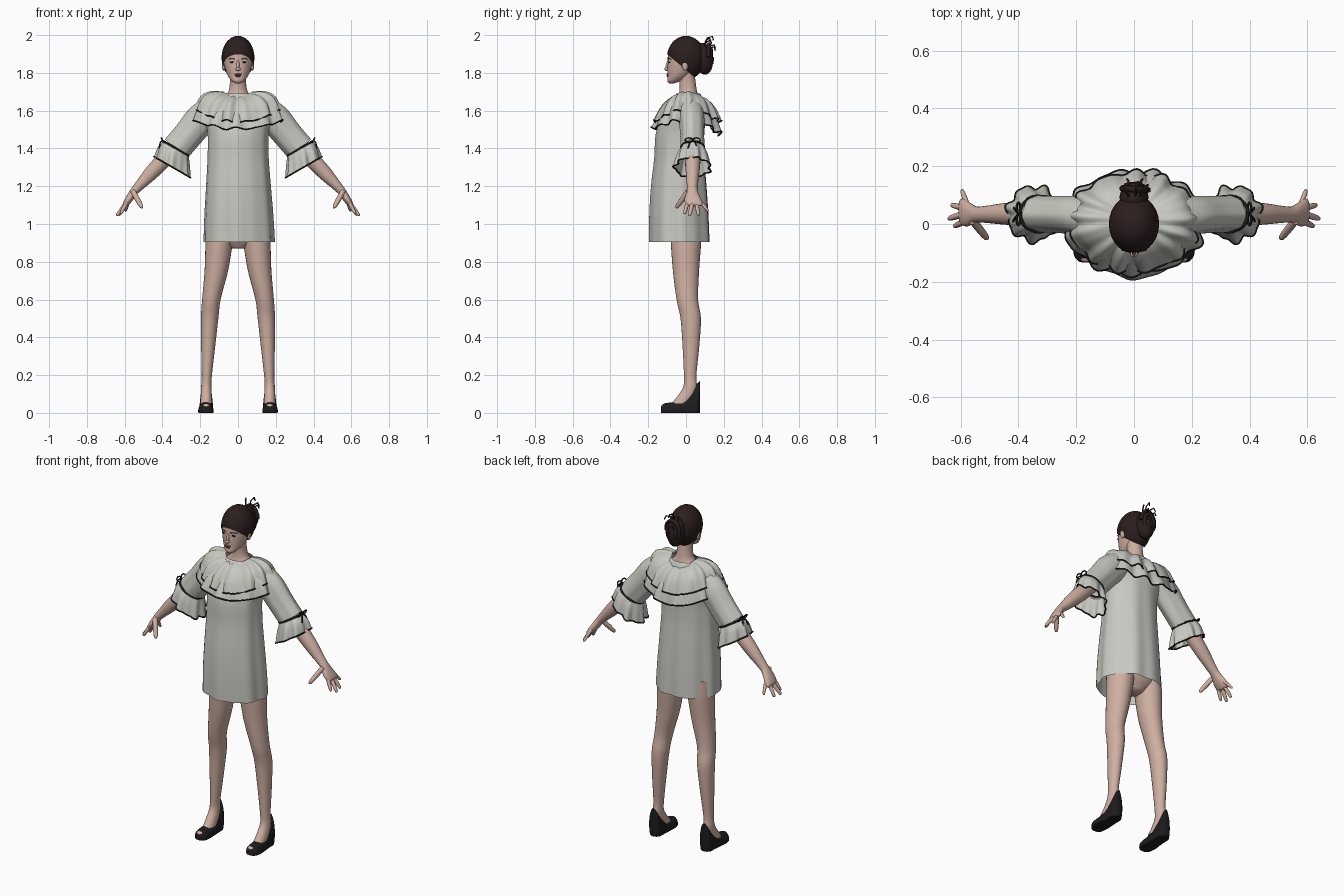
import bpy, bmesh, math
from mathutils import Vector, Matrix

if "Cube" in bpy.data.objects:
    bpy.data.objects.remove(bpy.data.objects["Cube"])

def material(name, rgb):
    m = bpy.data.materials.new(name)
    m.diffuse_color = (*rgb, 1)
    m.use_nodes = True
    m.node_tree.nodes["Principled BSDF"].inputs["Base Color"].default_value = m.diffuse_color
    return m

SKIN = material("skin", (0.62, 0.43, 0.36))
CLOTH = material("cloth", (0.58, 0.58, 0.54))
BLACK = material("black_trim", (0.012, 0.012, 0.013))
HAIR = material("dark_hair", (0.025, 0.013, 0.013))
LIPS = material("lips", (0.3, 0.07, 0.07))

def finish(name, bm, mat, mirror=False):
    """Turn a bmesh into one smooth object, or a left and right pair."""
    for side in ((1, -1) if mirror else (1,)):
        if side < 0:
            bmesh.ops.scale(bm, vec=(-1, 1, 1), verts=bm.verts)
        bmesh.ops.recalc_face_normals(bm, faces=bm.faces)
        full = name + (("_left" if side > 0 else "_right") if mirror else "")
        me = bpy.data.meshes.new(full)
        bm.to_mesh(me)
        me.materials.append(mat)
        me.shade_smooth()
        me.set_sharp_from_angle(angle=math.radians(60))
        bpy.context.collection.objects.link(bpy.data.objects.new(full, me))
    bm.free()

def grid(name, rows, mat, caps=False, mirror=False):
    """Skin a stack of closed rings."""
    bm = bmesh.new()
    vs = [[bm.verts.new(p) for p in r] for r in rows]
    n = len(rows[0])
    for a, b in zip(vs, vs[1:]):
        for i in range(n):
            bm.faces.new((a[i], a[(i + 1) % n], b[(i + 1) % n], b[i]))
    if caps:
        bm.faces.new(vs[0])
        bm.faces.new(vs[-1])
    finish(name, bm, mat, mirror)

def smooth(secs, m):
    """Catmull-Rom resampling of section tuples."""
    out = []
    for i in range(len(secs) - 1):
        q = [secs[max(0, min(len(secs) - 1, i + j))] for j in (-1, 0, 1, 2)]
        for s in range(m):
            t = s / m
            out.append([0.5 * (2 * b + (c - a) * t + (2 * a - 5 * b + 4 * c - d) * t * t
                        + (3 * b - a - 3 * c + d) * t ** 3) for a, b, c, d in zip(*q)])
    return out + [list(secs[-1])]

def wave(t, k):
    return 0.7 * math.sin(k * t) + 0.45 * math.sin((k + 4) * t + 1.3)

def loft(name, secs, mat, axis=(0, 0, 1), n=28, m=5, k=0, caps=True, mirror=False, floor=False):
    """Ellipse sections (x, y, z, radius_u, radius_v[, ripple]) along an axis."""
    a = Vector(axis).normalized()
    v = Vector((0, 0, 1)) if abs(a.y) > 0.8 else Vector((0, 1, 0))
    v = (v - a * v.dot(a)).normalized()
    u = v.cross(a)
    rows = []
    for s in smooth(secs, m):
        row = []
        for i in range(n):
            t = 2 * math.pi * i / n
            w = s[5] * wave(t, k) if k else 0
            p = Vector(s[:3]) + u * math.cos(t) * (s[3] + w) + v * math.sin(t) * (s[4] + w)
            if floor:
                p.z = max(p.z, 0)
            row.append(p)
        rows.append(row)
    grid(name, rows, mat, caps, mirror)
    return rows

def cord(name, pts, r, mat, closed=True, mirror=False):
    """Round cord along points."""
    for side in ((1, -1) if mirror else (1,)):
        cu = bpy.data.curves.new(name, 'CURVE')
        cu.dimensions = '3D'
        cu.bevel_depth = r
        cu.bevel_resolution = 1
        cu.use_fill_caps = True
        sp = cu.splines.new('POLY')
        sp.points.add(len(pts) - 1)
        for q, p in zip(sp.points, pts):
            q.co = (p[0] * side, p[1], p[2], 1)
        sp.use_cyclic_u = closed
        cu.materials.append(mat)
        full = name + (("_left" if side > 0 else "_right") if mirror else "")
        bpy.context.collection.objects.link(bpy.data.objects.new(full, cu))

def ball(name, c, r, mat, mirror=False, tilt=0, cut=None):
    """Ellipsoid, optionally tilted about x and cut by a plane."""
    bm = bmesh.new()
    M = Matrix.Translation(c) @ Matrix.Rotation(tilt, 4, 'X') @ Matrix.Diagonal((*r, 1))
    bmesh.ops.create_uvsphere(bm, u_segments=28, v_segments=18, radius=1, matrix=M)
    if cut:
        bmesh.ops.bisect_plane(bm, geom=bm.verts[:] + bm.edges[:] + bm.faces[:],
                               plane_co=cut[0], plane_no=cut[1], clear_inner=True)
    finish(name, bm, mat, mirror)

# Torso and neck
loft("torso", [(0, 0, .87, .04, .04), (0, 0, .95, .15, .085), (0, -.01, 1.1, .14, .085),
               (0, -.01, 1.3, .115, .08), (0, -.02, 1.5, .13, .09), (0, .01, 1.6, .12, .075),
               (0, .012, 1.66, .085, .058), (0, .012, 1.7, .052, .047), (0, .008, 1.75, .043, .043),
               (0, .0, 1.81, .045, .045)], SKIN)

# Head and face
loft("head", [(0, -.075, 1.745, .014, .014), (0, -.062, 1.758, .034, .037), (0, -.04, 1.785, .054, .057),
              (0, -.024, 1.82, .067, .074), (0, -.012, 1.86, .076, .085), (0, -.006, 1.91, .078, .088),
              (0, 0, 1.95, .066, .075), (0, 0, 1.98, .03, .035)], SKIN)
ball("nose_bridge", (0, -.097, 1.84), (.008, .010, .032), SKIN, tilt=-.25)
ball("nose_tip", (0, -.104, 1.82), (.013, .011, .009), SKIN)
ball("upper_lip", (0, -.0965, 1.791), (.019, .007, .005), LIPS)
ball("lower_lip", (0, -.095, 1.784), (.015, .008, .006), LIPS)
ball("eye", (.032, -.0895, 1.857), (.013, .004, .0045), BLACK, mirror=True)
cord("eyebrow", [(.016, -.096, 1.872), (.034, -.092, 1.877), (.052, -.079, 1.872)], .002, HAIR, False, True)
ball("ear", (.076, -.005, 1.84), (.009, .016, .028), SKIN, mirror=True)

# Hair cap, bun and loose strands
ball("hair_cap", (0, 0, 1.88), (.087, .101, .116), HAIR, cut=((0, -.095, 1.895), (0, .125, .15)))
ball("hair_bun", (0, .092, 1.875), (.05, .05, .085), HAIR, tilt=.15)
coil = []
for i in range(40):
    t = i * 4 * math.pi / 39
    r = .048 - .03 * i / 39
    coil.append((r * math.cos(t), .118 + .02 * i / 39, 1.885 + 1.5 * r * math.sin(t)))
cord("bun_twist", coil, .011, HAIR, False)
for x, dy, z in ((-.035, .03, 1.975), (.01, .045, 1.985), (.04, .035, 1.965), (.025, .055, 1.94), (-.02, .055, 1.93)):
    cord("loose_strand", [(x * .4, .09, 1.93), (x * .7, .095 + dy * .4, z), (x, .095 + dy, z + .008),
                          (x * 1.2, .1 + dy, z - .012)], .004, HAIR, False)

# Dress body with soft folds growing to the hem
loft("dress", [(.006, -.032, .905, .186, .158, .006), (.004, -.035, 1.05, .18, .155, .005),
               (.002, -.036, 1.2, .17, .146, .004), (0, -.034, 1.35, .161, .132, .003),
               (0, -.03, 1.48, .161, .128, .002), (0, -.008, 1.58, .178, .115, 0),
               (0, .008, 1.65, .14, .085, 0), (0, .012, 1.69, .08, .064, 0)],
     CLOTH, n=72, k=7, caps=False)

# Two tiered ruffle collar
def collar(name, secs, k):
    """Sections: radius_x, y_front, y_back, z_front, z_side, z_back, ripple."""
    rows = []
    for rx, yf, yb, zf, zs, zb, amp in smooth(secs, 6):
        row = []
        for i in range(144):
            t = 2 * math.pi * i / 144
            c, s = math.cos(t), math.sin(t)
            w = amp * wave(t, k)
            z = (zb if s > 0 else zf) * s * s + zs * c * c
            row.append(((rx + w) * c, (yf + yb) / 2 + ((yb - yf) / 2 + w) * s, z + w * .6))
        rows.append(row)
    grid(name, rows, CLOTH)
    cord(name + "_trim", rows[-1], .004, BLACK)

collar("collar_lower", [(.17, -.12, .13, 1.61, 1.67, 1.61, 0), (.215, -.15, .16, 1.555, 1.625, 1.55, .007),
                        (.243, -.172, .182, 1.505, 1.55, 1.475, .013)], 11)
collar("collar_upper", [(.075, -.05, .072, 1.678, 1.70, 1.665, .002), (.14, -.098, .115, 1.65, 1.70, 1.65, .006),
                        (.192, -.137, .152, 1.6, 1.672, 1.605, .008),
                        (.222, -.163, .178, 1.54, 1.605, 1.54, .012)], 13)

# Sleeves, ruffled cuffs with trim and bows
ARM = (.68, 0, -.73)
loft("sleeve", [(.14, .025, 1.6, .08, .07, 0), (.2, .03, 1.55, .082, .066, .002), (.27, .033, 1.465, .077, .062, .003),
                (.33, .035, 1.395, .077, .062, .003)], CLOTH, ARM, n=40, k=4, caps=False, mirror=True)
cuff = loft("cuff", [(.328, .035, 1.4, .076, .062, .001), (.339, .035, 1.36, .093, .08, .006),
                     (.347, .035, 1.3, .104, .094, .011)],
            CLOTH, (.5, 0, -.87), n=96, k=7, caps=False, mirror=True)
cord("cuff_band", cuff[0], .006, BLACK, mirror=True)
cord("cuff_edge", cuff[-1], .004, BLACK, mirror=True)
for s in (1, -1):
    loop = [(.4 + .006 * math.sin(t), .035 + s * (.02 - .02 * math.cos(t)), 1.444 + .012 * math.sin(t))
            for t in [i * math.pi / 6 for i in range(12)]]
    cord("bow_loop", loop, .004, BLACK, mirror=True)
    cord("bow_tail", [(.4, .035, 1.444), (.412, .035 + s * .015, 1.43), (.418, .035 + s * .025, 1.4)],
         .004, BLACK, False, True)

# Arms, palms and splayed fingers
loft("arm", [(.2, .03, 1.56, .05, .048), (.36, .035, 1.375, .043, .043), (.45, .035, 1.28, .039, .037),
             (.525, .033, 1.2, .026, .028), (.55, .033, 1.172, .022, .029), (.575, .035, 1.135, .02, .043),
             (.594, .042, 1.108, .016, .046), (.602, .045, 1.098, .008, .036)], SKIN, ARM, n=20, mirror=True)
FINGERS = {"thumb": ((.552, .005, 1.165), (.507, -.052, 1.085), .014),
           "index_finger": ((.588, .008, 1.115), (.622, -.008, 1.053), .0105),
           "middle_finger": ((.594, .033, 1.108), (.642, .018, 1.043), .011),
           "ring_finger": ((.592, .056, 1.108), (.632, .066, 1.045), .0105),
           "little_finger": ((.58, .075, 1.12), (.596, .118, 1.068), .009)}
for name, (a, b, r) in FINGERS.items():
    a, b = Vector(a), Vector(b)
    secs = [(*a.lerp(b, t), r * f, r * f) for t, f in ((-.1, 1), (.35, 1), (.7, .9), (.93, .7), (1, .25))]
    loft(name, secs, SKIN, b - a, n=10, m=2, mirror=True)

# Legs and feet
loft("leg", [(.09, 0, 1.0, .075, .08), (.1, 0, .9, .072, .08), (.115, 0, .75, .062, .069), (.141, .007, .6, .049, .057),
             (.15, .025, .5, .046, .054), (.158, .026, .35, .037, .044), (.165, .022, .2, .027, .033),
             (.168, .022, .14, .027, .036), (.168, .005, .095, .029, .045), (.168, -.025, .05, .031, .052)],
     SKIN, mirror=True)

# Peep-toe wedge shoes
loft("wedge_shoe", [(.168, .074, .085, .014, .084), (.168, .066, .065, .03, .098), (.168, .045, .03, .035, .108),
                    (.168, .01, .02, .036, .08), (.169, -.035, .012, .039, .052), (.17, -.075, .01, .041, .046),
                    (.17, -.11, .01, .037, .041), (.169, -.128, .012, .024, .028), (.169, -.133, .012, .01, .01)],
     BLACK, (0, 1, 0), n=32, mirror=True, floor=True)
ball("toes", (.169, -.113, .036), (.02, .018, .012), SKIN, mirror=True)
